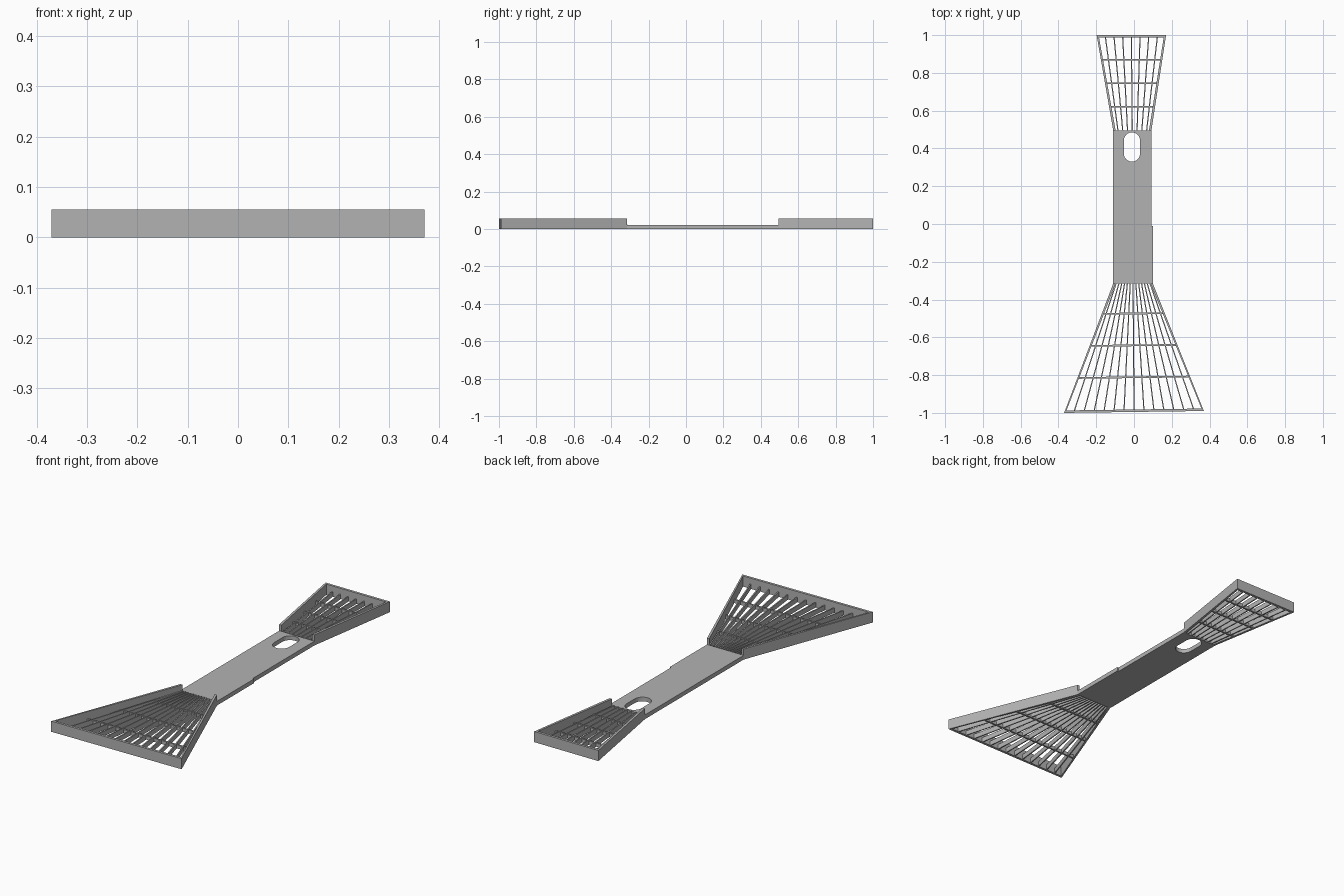
import bpy, bmesh, math
from mathutils import Vector

if "Cube" in bpy.data.objects:
    bpy.data.objects.remove(bpy.data.objects["Cube"])

grey = bpy.data.materials.new("plain grey")
grey.diffuse_color = (0.45, 0.45, 0.45, 1)
grey.use_nodes = True
grey.node_tree.nodes["Principled BSDF"].inputs["Base Color"].default_value = grey.diffuse_color


def prism(bm, pts, z0, z1):
    """Extrude a flat outline between two heights."""
    face = bm.faces.new([bm.verts.new((x, y, z0)) for x, y in pts])
    ext = bmesh.ops.extrude_face_region(bm, geom=[face])
    verts = [v for v in ext["geom"] if isinstance(v, bmesh.types.BMVert)]
    bmesh.ops.translate(bm, verts=verts, vec=(0, 0, z1 - z0))


def bar(bm, a, b, width, z0, z1):
    """Straight bar of the given width between two plan points."""
    a, b = Vector(a), Vector(b)
    d = (b - a).normalized()
    n = Vector((-d.y, d.x)) * width / 2
    prism(bm, [a - n, b - n, b + n, a + n], z0, z1)


def finish(bm, name):
    bmesh.ops.recalc_face_normals(bm, faces=bm.faces[:])
    mesh = bpy.data.meshes.new(name)
    bm.to_mesh(mesh)
    bm.free()
    mesh.materials.append(grey)
    obj = bpy.data.objects.new(name, mesh)
    bpy.context.collection.objects.link(obj)
    return obj


# Flat handle with a rounded slot for hanging
bm = bmesh.new()
prism(bm, [(-0.11, -0.315), (0.1, -0.315), (0.1, -0.01), (0.092, -0.01),
           (0.092, 0.495), (-0.11, 0.495)], 0, 0.022)
handle = finish(bm, "handle")
bm = bmesh.new()
slot = []
for i in range(26):
    t = math.pi * (i if i < 13 else i - 1) / 12
    slot.append((-0.011 + 0.043 * math.cos(t), (0.442 if i < 13 else 0.373) + 0.043 * math.sin(t)))
prism(bm, slot, -0.05, 0.1)
cutter = finish(bm, "slot_cutter")
cutter.hide_render = True
cutter.hide_set(True)
cut = handle.modifiers.new("slot", "BOOLEAN")
cut.operation = "DIFFERENCE"
cut.object = cutter
cut.solver = "EXACT"


def basket(name, near_l, near_r, far_l, far_r, slats, cross_ys):
    """Tapered slotted tray: three tall walls, fanned slats and cross bars."""
    nl, nr, fl, fr = map(Vector, (near_l, near_r, far_l, far_r))
    wall, top = 0.013, 0.055
    out = -1 if fl.y < nl.y else 1
    # Walls, drawn as one U outline with mitred corners
    back = Vector((0, -out * wall))
    side_l, side_r = Vector((wall, 0)), Vector((-wall, 0))
    bm = bmesh.new()
    prism(bm, [nl, fl, fr, nr, nr + side_r, fr + side_r + back,
               fl + side_l + back, nl + side_l], 0, top)
    finish(bm, name + "_walls")
    # Slats fanning out from the handle
    bm = bmesh.new()
    for i in range(1, slats + 1):
        t = i / (slats + 1)
        bar(bm, nl.lerp(nr, t), fl.lerp(fr, t) + back / 2, 0.006, 0, 0.025)
    finish(bm, name + "_slats")
    # Cross bars from wall to wall
    bm = bmesh.new()
    for y in cross_ys:
        t = (y - nl.y) / (fl.y - nl.y)
        bar(bm, nl.lerp(fl, t) + side_l / 2, nr.lerp(fr, t) + side_r / 2, 0.009, 0, 0.018)
    finish(bm, name + "_cross_bars")


basket("large_basket", (-0.11, -0.315), (0.1, -0.315), (-0.37, -1), (0.37, -0.99),
       13, (-0.475, -0.645, -0.815))
basket("small_basket", (-0.11, 0.494), (0.092, 0.494), (-0.198, 1), (0.17, 1),
       7, (0.62, 0.745, 0.87))
